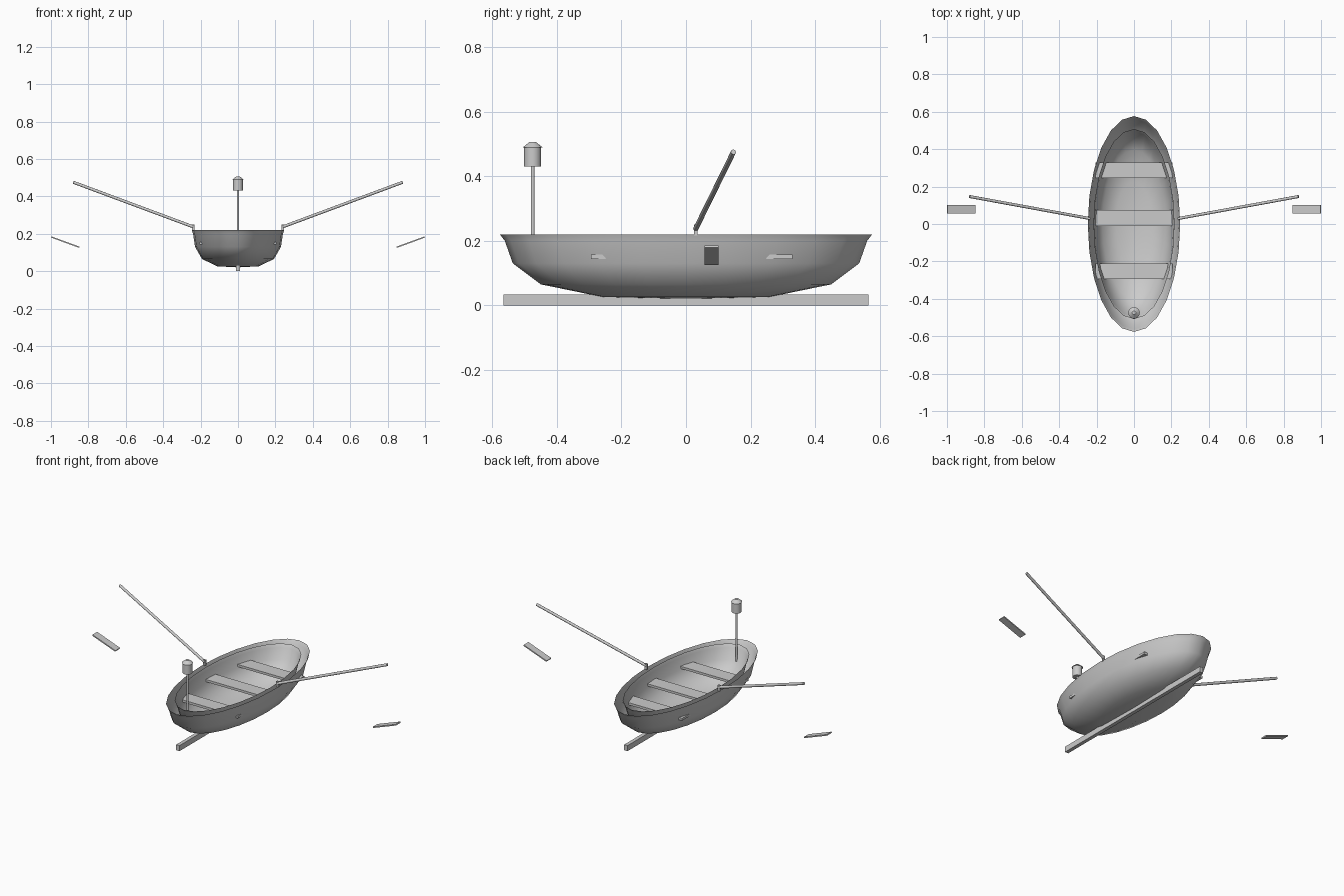
import bpy, bmesh, math
from mathutils import Vector

if "Cube" in bpy.data.objects:
    bpy.data.objects.remove(bpy.data.objects["Cube"])

grey = bpy.data.materials.new("light_grey")
grey.diffuse_color = (0.6, 0.6, 0.6, 1)
grey.use_nodes = True
grey.node_tree.nodes["Principled BSDF"].inputs["Base Color"].default_value = grey.diffuse_color


def make(name, bm, smooth=None):
    me = bpy.data.meshes.new(name)
    bm.to_mesh(me)
    bm.free()
    ob = bpy.data.objects.new(name, me)
    bpy.context.collection.objects.link(ob)
    me.materials.append(grey)
    if smooth:
        bpy.ops.object.select_all(action='DESELECT')
        ob.select_set(True)
        bpy.context.view_layer.objects.active = ob
        bpy.ops.object.shade_smooth_by_angle(angle=math.radians(smooth))
    return ob


def box(name, loc, size, tilt=0):
    bm = bmesh.new()
    bmesh.ops.create_cube(bm, size=1)
    for v in bm.verts:
        v.co = Vector((v.co.x * size[0], v.co.y * size[1], v.co.z * size[2]))
    ob = make(name, bm)
    ob.location = loc
    ob.rotation_euler.y = tilt
    return ob


def rod(name, a, b, r1, r2=None, sides=12):
    a, b = Vector(a), Vector(b)
    bm = bmesh.new()
    bmesh.ops.create_cone(bm, cap_ends=True, segments=sides, radius1=r1,
                          radius2=r1 if r2 is None else r2, depth=(b - a).length)
    ob = make(name, bm, 35)
    ob.location = (a + b) / 2
    ob.rotation_mode = 'QUATERNION'
    ob.rotation_quaternion = (b - a).to_track_quat('Z', 'Y')
    return ob


def bowl(name, profile, rx, ry, inward=False, n=24):
    """Open oval shell; profile holds (scale, z) from the bottom point up."""
    bm = bmesh.new()
    tip = bm.verts.new((0, 0, profile[0][1]))
    rings = [[bm.verts.new((rx * s * math.sin(2 * math.pi * j / n),
                            -ry * s * math.cos(2 * math.pi * j / n), z))
              for j in range(n)] for s, z in profile[1:]]
    for j in range(n):
        k = (j + 1) % n
        bm.faces.new((tip, rings[0][k], rings[0][j]))
        for lo, hi in zip(rings, rings[1:]):
            bm.faces.new((lo[j], lo[k], hi[k], hi[j]))
    if inward:
        bmesh.ops.reverse_faces(bm, faces=bm.faces[:])
    return make(name, bm, 60)


# hull: outer shell and slightly smaller lining, open at the top
outer = [(0, 0.02), (0.45, 0.026), (0.78, 0.065), (0.93, 0.13), (0.973, 0.2), (1, 0.22)]
bowl("hull", outer, 0.247, 0.577)
lining = [(s, 0.22 - (0.22 - z) * 0.92) for s, z in outer]
bowl("hull_lining", lining, 0.217, 0.508, inward=True)

# keel
box("keel", (0, 0, 0.0165), (0.022, 1.13, 0.033))

# seats
for label, y in (("front", -0.2525), ("middle", 0.0325), ("back", 0.2875)):
    box(label + "_seat", (0, y, 0.15), (0.41, 0.085, 0.014))

# oars: lock, shaft and detached blade on each side
for side, s in (("right", 1), ("left", -1)):
    box(side + "_oarlock", (s * 0.24, 0.03, 0.233), (0.014, 0.01, 0.034))
    rod(side + "_oar_shaft", (s * 0.24, 0.03, 0.237), (s * 0.88, 0.147, 0.475), 0.008)
    box(side + "_oar_blade", (s * 0.923, 0.079, 0.155), (0.16, 0.044, 0.007),
        tilt=-s * math.radians(20))

# lantern on its pole at the bow
Y = -0.475
rod("lantern_pole", (0, Y, 0.13), (0, Y, 0.432), 0.006)
rod("lantern_body", (0, Y, 0.43), (0, Y, 0.49), 0.0265, sides=16)
rod("lantern_cap", (0, Y, 0.489), (0, Y, 0.506), 0.031, 0.010, sides=16)
